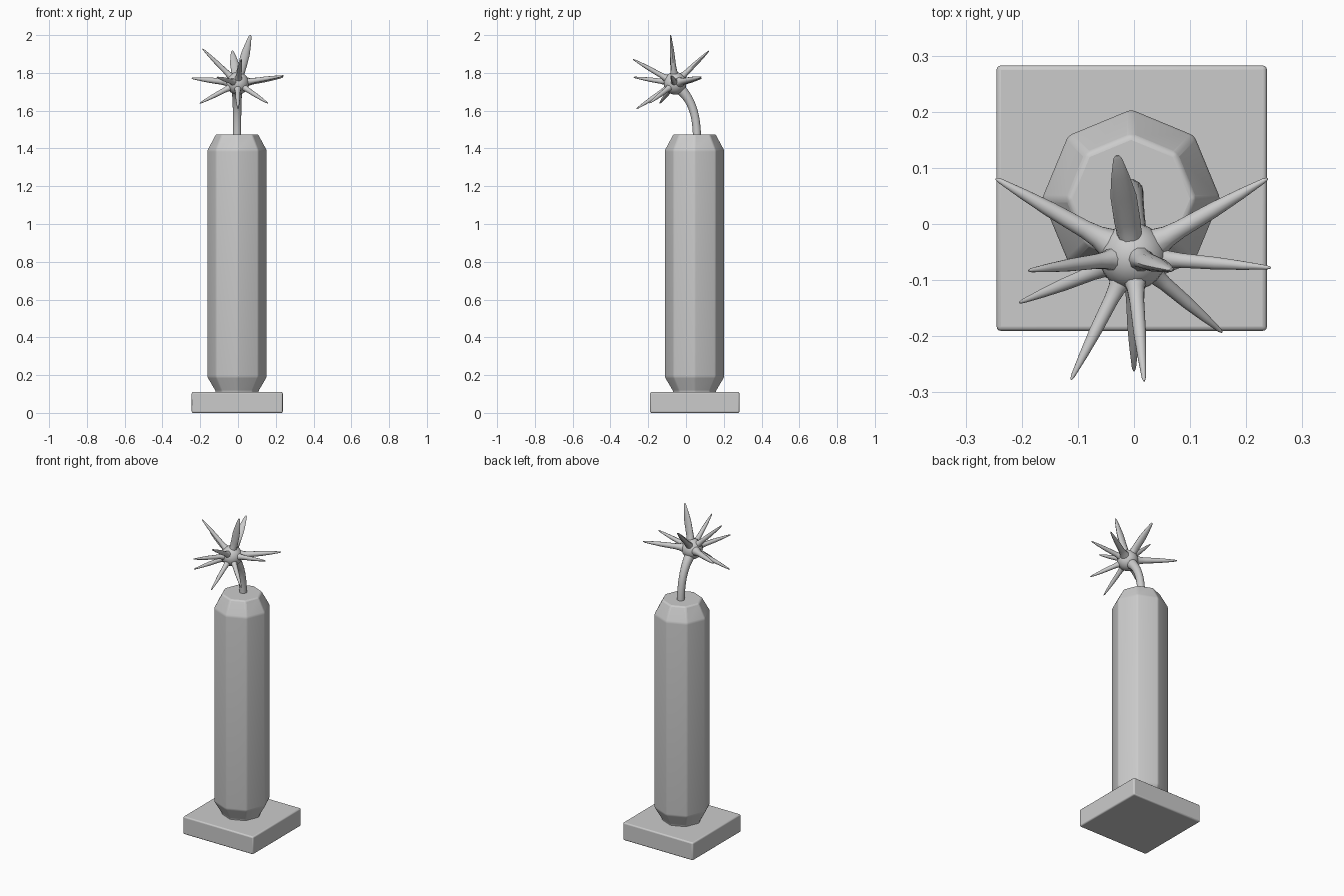
import bpy, bmesh, math
from mathutils import Vector, Matrix

if "Cube" in bpy.data.objects:
    bpy.data.objects.remove(bpy.data.objects["Cube"], do_unlink=True)

grey = bpy.data.materials.new("plain grey")
grey.use_nodes = True
grey.diffuse_color = (0.6, 0.6, 0.6, 1)
grey.node_tree.nodes["Principled BSDF"].inputs["Base Color"].default_value = (0.6, 0.6, 0.6, 1)


def finish(name, bm, bevel=0.0, angle=35):
    """Turn a bmesh into a shaded object, with optional soft edges."""
    bmesh.ops.recalc_face_normals(bm, faces=bm.faces)
    mesh = bpy.data.meshes.new(name)
    bm.to_mesh(mesh)
    bm.free()
    mesh.materials.append(grey)
    ob = bpy.data.objects.new(name, mesh)
    bpy.context.collection.objects.link(ob)
    bpy.ops.object.select_all(action='DESELECT')
    ob.select_set(True)
    bpy.context.view_layer.objects.active = ob
    if bevel:
        mod = ob.modifiers.new("soft edges", 'BEVEL')
        mod.width, mod.segments, mod.limit_method = bevel, 3, 'ANGLE'
        mod.angle_limit = math.radians(20)
    bpy.ops.object.shade_smooth_by_angle(angle=math.radians(angle))
    return ob


def loft(bm, rings):
    """Skin a list of vertex loops and cap both ends."""
    loops = [[bm.verts.new(p) for p in ring] for ring in rings]
    n = len(loops[0])
    for a, b in zip(loops, loops[1:]):
        for i in range(n):
            j = (i + 1) % n
            bm.faces.new((a[i], a[j], b[j], b[i]))
    bm.faces.new(loops[0][::-1])
    bm.faces.new(loops[-1])


def ring(centre, u, v, ru, rv, n):
    steps = [2 * math.pi * i / n for i in range(n)]
    return [centre + u * ru * math.cos(a) + v * rv * math.sin(a) for a in steps]


X, Y = Vector((1, 0, 0)), Vector((0, 1, 0))

# Square base plate
bm = bmesh.new()
bmesh.ops.create_cube(bm, size=1, matrix=Matrix.Translation((-0.004, 0.046, 0.055))
                      @ Matrix.Diagonal((0.482, 0.473, 0.11, 1)))
finish("base_plate", bm, 0.008)

# Octagonal body with tapered ends
bm = bmesh.new()
profile = [(0.1, 0.115), (0.115, 0.115), (0.19, 0.159), (1.39, 0.159), (1.475, 0.113)]
loft(bm, [ring(Vector((-0.005, 0.045, z)), X, Y, r, r, 8) for z, r in profile])
finish("octagonal_body", bm, 0.008)

# Bent fuse, swept along a bezier arc
bm = bmesh.new()
p = [Vector((-0.005, q[0], q[1])) for q in
     ((0.058, 1.45), (0.058, 1.58), (0.03, 1.67), (-0.05, 1.73))]
rings = []
for k in range(13):
    t = k / 12
    s = 1 - t
    c = p[0] * s**3 + p[1] * 3 * s * s * t + p[2] * 3 * s * t * t + p[3] * t**3
    d = ((p[1] - p[0]) * s * s + (p[2] - p[1]) * 2 * s * t + (p[3] - p[2]) * t * t).normalized()
    r = 0.022 + 0.012 * t**4
    rings.append(ring(c, X, d.cross(X), r, r, 14))
loft(bm, rings)
finish("fuse", bm, 0, 50)

# Spark core
core = Vector((-0.002, -0.058, 1.745))
bm = bmesh.new()
bmesh.ops.create_uvsphere(bm, u_segments=24, v_segments=14, radius=0.06,
                          matrix=Matrix.Translation(core))
finish("spark_core", bm, 0, 60)

# Tapering spikes: tip position, half width, half depth
thin = (0.013, 0.013)
broad = (0.026, 0.014)
spikes = [
    ((0.066, -0.082, 2.0), broad), ((-0.03, 0.122, 1.917), broad),
    ((-0.188, -0.083, 1.928), thin), ((-0.246, 0.081, 1.772), (0.016, 0.016)),
    ((0.238, 0.081, 1.778), (0.016, 0.016)), ((-0.204, -0.14, 1.638), thin),
    ((-0.112, -0.277, 1.777), thin), ((0, -0.262, 1.61), thin),
    ((0.018, -0.28, 1.872), thin), ((0.157, -0.193, 1.64), thin),
    ((0.244, -0.078, 1.785), thin),
]
# Distance along the spike and relative thickness
taper = [(0.15, 1.9), (0.26, 1.25), (0.35, 1.05), (0.6, 0.9), (0.8, 0.62), (0.97, 0.3), (1, 0.12)]
for i, (tip, (w, h)) in enumerate(spikes):
    bm = bmesh.new()
    axis = Vector(tip) - core
    d = axis.normalized()
    side = (X if w > h else Vector((0, 0, 1)))
    u = (side - d * side.dot(d)).normalized()
    v = d.cross(u)
    rings = []
    for t, k in taper:
        # Broad spikes swell in the middle rather than at the root
        ku = min(k, 0.75 + t * 0.45) if w > h else k
        rings.append(ring(core + axis * t, u, v, w * ku, h * k, 10))
    loft(bm, rings)
    finish(f"spark_spike_{i + 1}", bm, 0, 50)
